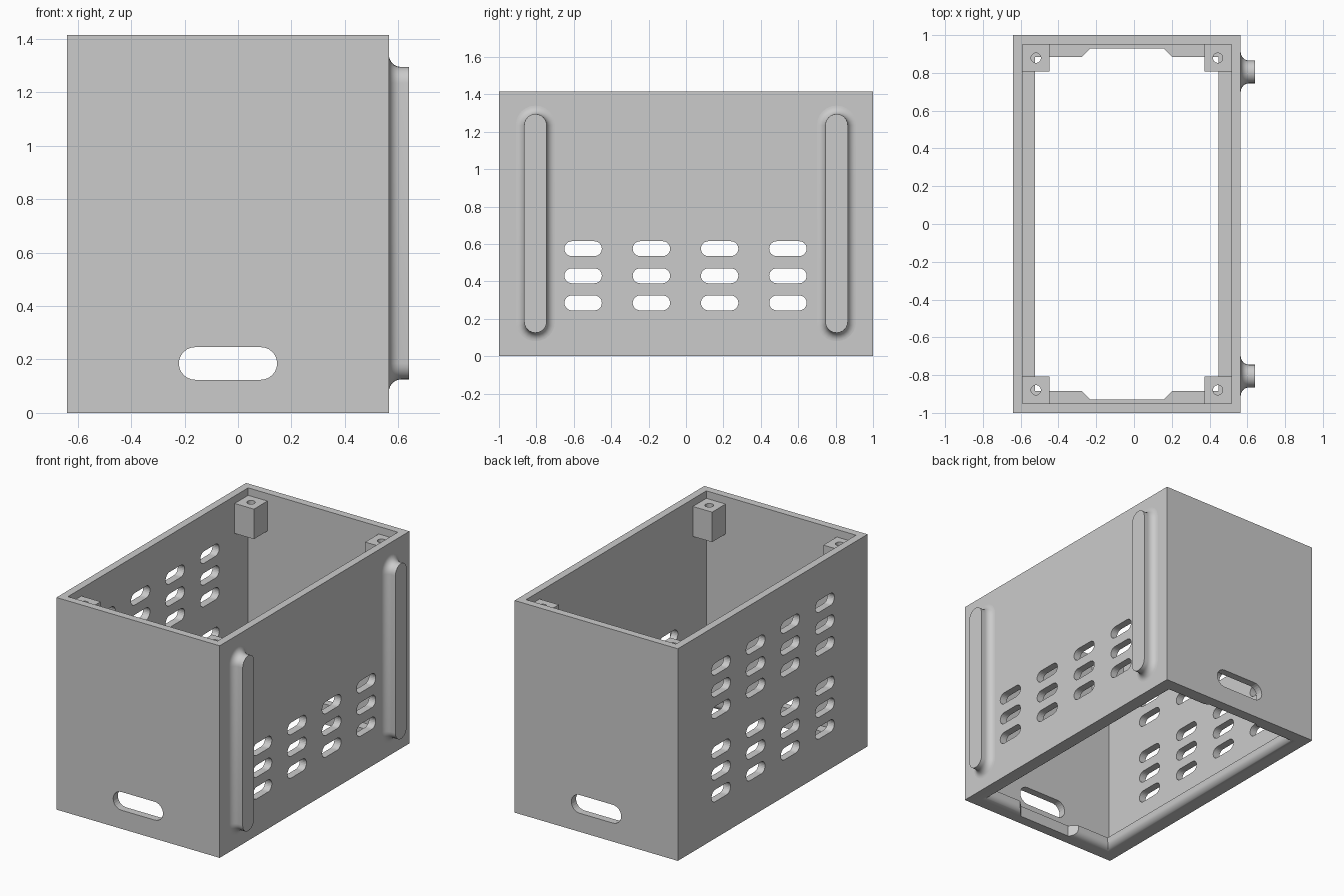
import bpy, bmesh, math
from mathutils import Vector

if "Cube" in bpy.data.objects:
    bpy.data.objects.remove(bpy.data.objects["Cube"])

X0, X1, Y, H = -0.64, 0.565, 1.0, 1.415   # outer shell extents
WALL, LIP, LIP_H, R = 0.05, 0.117, 0.075, 0.045

grey = bpy.data.materials.new("plain grey")
grey.diffuse_color = (0.6, 0.6, 0.6, 1)
grey.use_nodes = True
grey.node_tree.nodes["Principled BSDF"].inputs["Base Color"].default_value = grey.diffuse_color


def finish(name, bm, smooth=False):
    bmesh.ops.recalc_face_normals(bm, faces=bm.faces)
    me = bpy.data.meshes.new(name)
    bm.to_mesh(me)
    bm.free()
    me.materials.append(grey)
    ob = bpy.data.objects.new(name, me)
    bpy.context.collection.objects.link(ob)
    if smooth:
        bpy.ops.object.select_all(action='DESELECT')
        ob.select_set(True)
        bpy.context.view_layer.objects.active = ob
        bpy.ops.object.shade_smooth_by_angle(angle=math.radians(35))
    return ob


def loft(bm, rings, closed=False):
    """Skin equal-length rings; cap the ends or close the loop."""
    vs = [[bm.verts.new(p) for p in r] for r in rings]
    n = len(vs[0])
    pairs = list(zip(vs, vs[1:])) + ([(vs[-1], vs[0])] if closed else [])
    for a, b in pairs:
        for i in range(n):
            j = (i + 1) % n
            bm.faces.new((a[i], a[j], b[j], b[i]))
    if not closed:
        bm.faces.new(vs[0])
        bm.faces.new(vs[-1])


def stadium(half, r, seg=12):
    """Slot outline with its long direction along u."""
    pts = []
    for s in (1, -1):
        for k in range(seg + 1):
            a = -math.pi / 2 + math.pi * k / seg
            pts.append((s * (half + r * math.cos(a)), s * r * math.sin(a)))
    return pts


def cut(target, bm, name):
    cutter = finish(name, bm)
    cutter.hide_render = True
    cutter.hide_set(True)
    mod = target.modifiers.new(name, 'BOOLEAN')
    mod.object, mod.operation, mod.solver = cutter, 'DIFFERENCE', 'EXACT'


# Open box shell with a rounded inward lip round the bottom
def rect(d, z):
    return [(X0 + d, -Y + d, z), (X1 - d, -Y + d, z), (X1 - d, Y - d, z), (X0 + d, Y - d, z)]


rings = [rect(0, 0), rect(0, H), rect(WALL, H), rect(WALL, LIP_H), rect(LIP, LIP_H)]
for k in range(9):
    a = math.pi / 2 * k / 8
    rings.append(rect(LIP - R + R * math.cos(a), R - R * math.sin(a)))
bm = bmesh.new()
loft(bm, rings, closed=True)
shell = finish("shell", bm, smooth=True)

# Vent slots: three rows on the right, six on the left
bm = bmesh.new()
low, high = (0.285, 0.43, 0.575), (0.84, 0.985, 1.13)
for x, rows in ((X1 - WALL / 2, low), (X0 + WALL / 2, low + high)):
    for z in rows:
        for y in (-0.55, -0.185, 0.18, 0.545):
            loft(bm, [[(x + d, y + u, z + v) for u, v in stadium(0.06, 0.04)]
                      for d in (-0.05, 0.05)])
# Handle slots front and back
for y in (-Y + WALL / 2, Y - WALL / 2):
    loft(bm, [[(-0.0375 + u, y + d, 0.185 + v) for u, v in stadium(0.123, 0.061)]
              for d in (-0.05, 0.05)])
cut(shell, bm, "slot_cutter")

# Tapered notches in the front and back lip
bm = bmesh.new()
for s in (-1, 1):
    loft(bm, [[(-0.0375 + u, s * v, z) for u, v in
               ((-0.195, 0.929), (0.195, 0.929), (0.295, 0.83), (-0.295, 0.83))]
              for z in (-0.05, 0.1)])
cut(shell, bm, "notch_cutter")

# Corner screw posts with through holes
W, TOP, BASE = 0.142, 1.365, 1.165
for sx in (-1, 1):
    for sy in (-1, 1):
        cx = (X0 + WALL + W / 2) if sx < 0 else (X1 - WALL - W / 2)
        cy = sy * (Y - WALL - W / 2)
        h = W / 2
        bm = bmesh.new()
        loft(bm, [[(cx - h, cy - h, z), (cx + h, cy - h, z),
                   (cx + h, cy + h, z), (cx - h, cy + h, z)] for z in (BASE, TOP)])
        post = finish("screw_post", bm, smooth=True)
        bm = bmesh.new()
        loft(bm, [[(cx + 0.026 * math.cos(t * math.tau / 24),
                    cy + 0.026 * math.sin(t * math.tau / 24), z) for t in range(24)]
                  for z in (BASE - 0.05, TOP + 0.05)])
        cut(post, bm, "screw_hole_cutter")

# Two upright rails on the right side, flared into the wall
profile = [(X1 - 0.01, 0.105)]
for k in range(9):
    a = math.pi / 2 * k / 8
    profile.append((X1 + R - R * math.cos(a), 0.105 - R * math.sin(a)))
profile.append((0.64, 0.06))
for y in (-0.805, 0.805):
    bm = bmesh.new()
    loft(bm, [[(x, y + v, 0.71 + u) for u, v in stadium(0.525, r)] for x, r in profile])
    finish("side_rail", bm, smooth=True)
